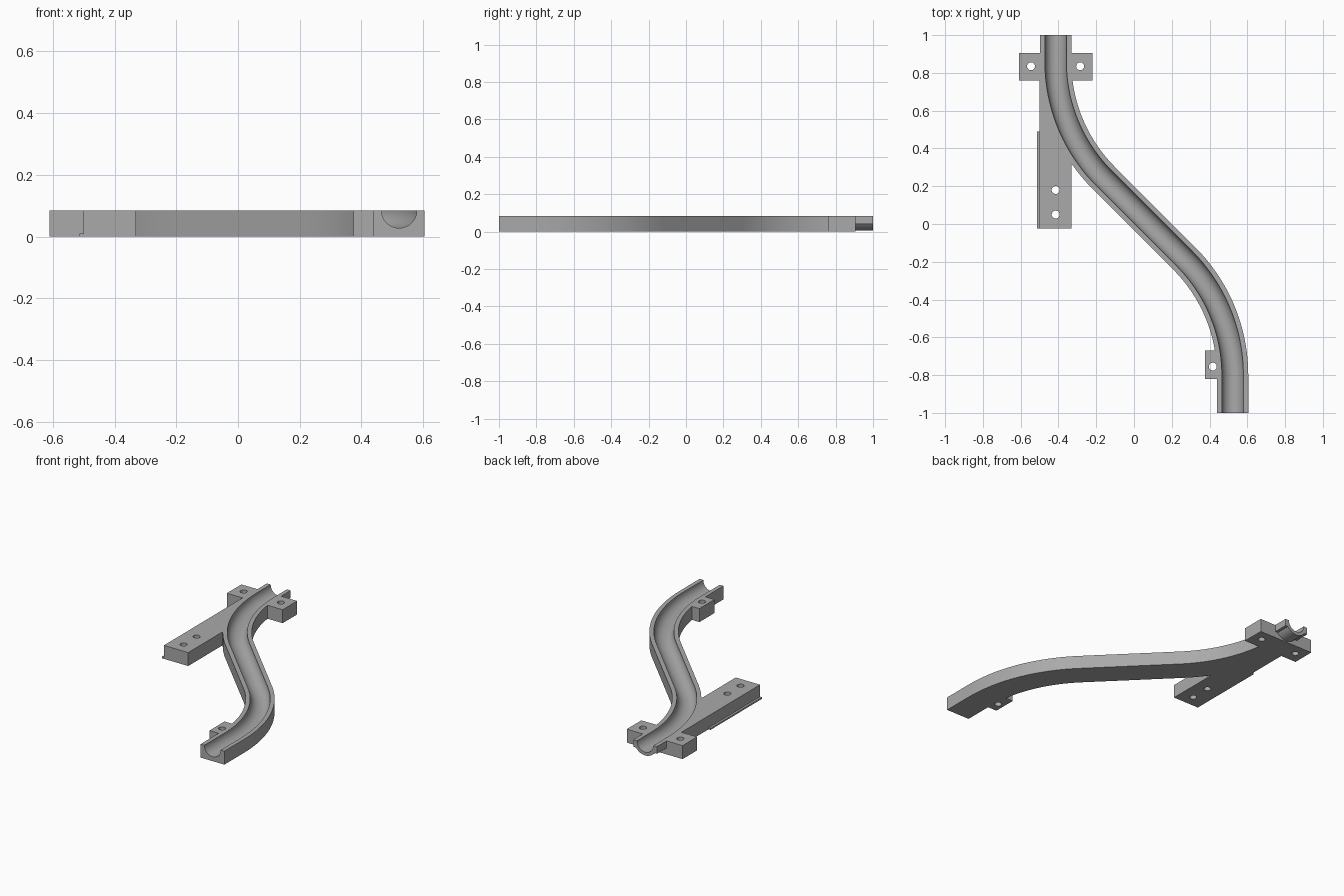
import bpy, bmesh, math

if "Cube" in bpy.data.objects:
    bpy.data.objects.remove(bpy.data.objects["Cube"])

H = 0.085           # slab height
HALF = 0.083        # half width of the track
GROOVE = 0.057      # groove radius
FRONT_X, BACK_X = 0.522, -0.415
BEND = 0.873        # bend radius of the centre line
STEPS = 24

grey = bpy.data.materials.new("light grey")
grey.use_nodes = True
grey.diffuse_color = (0.4, 0.4, 0.4, 1)
grey.node_tree.nodes["Principled BSDF"].inputs["Base Color"].default_value = (0.4, 0.4, 0.4, 1)


def finish(name, bm):
    bmesh.ops.recalc_face_normals(bm, faces=bm.faces)
    mesh = bpy.data.meshes.new(name)
    bm.to_mesh(mesh)
    bm.free()
    mesh.materials.append(grey)
    obj = bpy.data.objects.new(name, mesh)
    bpy.context.collection.objects.link(obj)
    return obj


def box(name, x0, x1, y0, y1, z1=H):
    bm = bmesh.new()
    for v in bmesh.ops.create_cube(bm, size=1)["verts"]:
        v.co = (x1 if v.co.x > 0 else x0, y1 if v.co.y > 0 else y0, z1 if v.co.z > 0 else 0)
    return finish(name, bm)


def sweep(name, profile, path):
    """Sweep a closed (sideways, height) profile along (x, y, heading) stations."""
    bm = bmesh.new()
    rings = [[bm.verts.new((x + s * math.sin(h), y - s * math.cos(h), z)) for s, z in profile]
             for x, y, h in path]
    n = len(profile)
    for a, b in zip(rings, rings[1:]):
        for i in range(n):
            bm.faces.new((a[i], a[(i + 1) % n], b[(i + 1) % n], b[i]))
    bm.faces.new(rings[0])
    bm.faces.new(rings[-1])
    return finish(name, bm)


def centre_line(start_y, end_y):
    """Straight, bend left, diagonal, bend back, straight."""
    up = math.pi / 2
    turn = math.pi / 4
    bend_y = -0.8
    path = [(FRONT_X, start_y, up)]
    for i in range(STEPS + 1):
        a = turn * i / STEPS
        path.append((FRONT_X - BEND * (1 - math.cos(a)), bend_y + BEND * math.sin(a), up + a))
    top_y = bend_y + 2 * BEND * math.sin(turn) + (FRONT_X - BACK_X) - 2 * BEND * (1 - math.cos(turn))
    for i in range(STEPS, -1, -1):
        a = turn * i / STEPS
        path.append((BACK_X + BEND * (1 - math.cos(a)), top_y - BEND * math.sin(a), up + a))
    path.append((BACK_X, end_y, up))
    return path


def lower_arc(radius, start, end, count):
    return [(radius * math.cos(a), H + radius * math.sin(a))
            for a in (start + (end - start) * i / count for i in range(count + 1))]


def combine(body, other, operation):
    mod = body.modifiers.new(other.name, "BOOLEAN")
    mod.operation = operation
    mod.solver = "EXACT"
    mod.object = other
    bpy.context.view_layer.objects.active = body
    bpy.ops.object.modifier_apply(modifier=mod.name)
    bpy.data.objects.remove(other)


# Curved track slab
slab = [(-HALF, 0), (HALF, 0), (HALF, H), (-HALF, H)]
track = sweep("marble_track", slab, centre_line(-1, 0.905))

# Round-bottomed spigot with straight shoulders at the back end
drop = 0.045
spigot_radius = 0.078
angle = math.asin(drop / spigot_radius)
spigot_profile = [(-HALF, H), (-HALF, H - drop)]
spigot_profile += lower_arc(spigot_radius, -math.pi + angle, -angle, 24)
spigot_profile += [(HALF, H - drop), (HALF, H)]
spigot = sweep("spigot", spigot_profile, [(BACK_X, 0.85, math.pi / 2), (BACK_X, 1, math.pi / 2)])

# Mounting arm, brackets
solids = [
    spigot,
    box("mounting_arm", -0.5, -0.33, -0.025, 0.88),
    box("back_bracket", -0.61, -0.22, 0.76, 0.905),
    box("front_bracket", 0.375, 0.5, -0.82, -0.67),
    box("arm_lip", -0.514, -0.45, -0.025, 0.49, 0.01),
]
for solid in solids:
    combine(track, solid, "UNION")

# Half-round groove along the whole path
groove_profile = [(-GROOVE, 0.2)] + lower_arc(GROOVE, -math.pi, 0, 28) + [(GROOVE, 0.2)]
combine(track, sweep("groove_cutter", groove_profile, centre_line(-1.1, 1.1)), "DIFFERENCE")

# Screw holes
for x, y in [(-0.545, 0.835), (-0.285, 0.835), (BACK_X, 0.18), (BACK_X, 0.05), (0.417, -0.755)]:
    bm = bmesh.new()
    bmesh.ops.create_cone(bm, cap_ends=True, segments=24, radius1=0.021, radius2=0.021, depth=1)
    bmesh.ops.translate(bm, verts=bm.verts, vec=(x, y, 0))
    combine(track, finish("hole_cutter", bm), "DIFFERENCE")

bpy.ops.object.select_all(action="DESELECT")
track.select_set(True)
bpy.context.view_layer.objects.active = track
bpy.ops.object.shade_smooth_by_angle(angle=math.radians(30))
